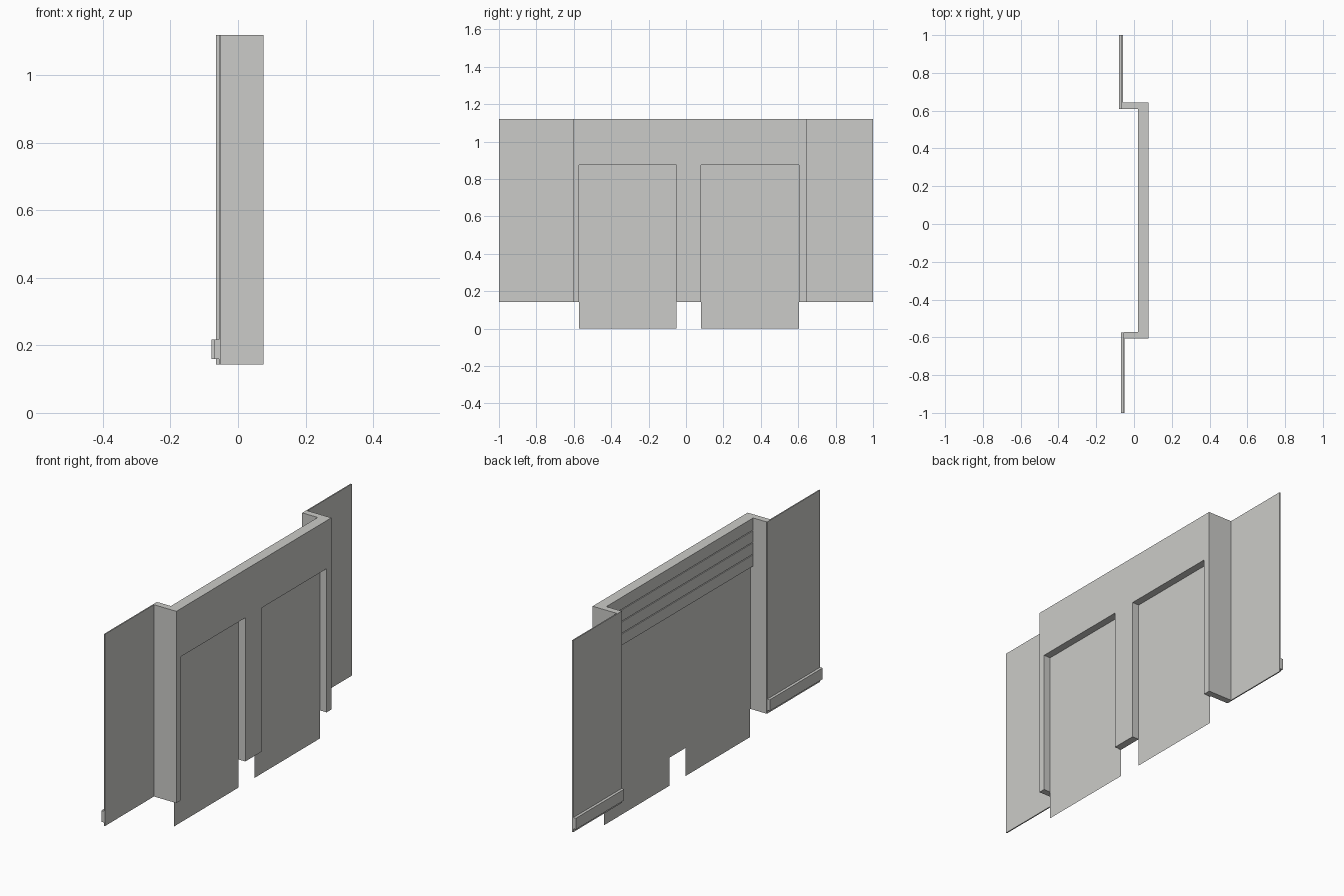
import bpy, bmesh

if "Cube" in bpy.data.objects:
    bpy.data.objects.remove(bpy.data.objects["Cube"])

grey = bpy.data.materials.new("plain_grey")
grey.diffuse_color = (0.6, 0.6, 0.58, 1)
grey.use_nodes = True
grey.node_tree.nodes["Principled BSDF"].inputs["Base Color"].default_value = grey.diffuse_color


def add_object(name, bm):
    bmesh.ops.recalc_face_normals(bm, faces=bm.faces[:])
    mesh = bpy.data.meshes.new(name)
    bm.to_mesh(mesh)
    bm.free()
    mesh.materials.append(grey)
    ob = bpy.data.objects.new(name, mesh)
    bpy.context.collection.objects.link(ob)
    return ob


def prism(name, plan, z0, z1):
    """Extrude an (x, y) outline from z0 up to z1."""
    bm = bmesh.new()
    face = bm.faces.new([bm.verts.new((x, y, z0)) for x, y in plan])
    top = bmesh.ops.extrude_face_region(bm, geom=[face])["geom"]
    verts = [v for v in top if isinstance(v, bmesh.types.BMVert)]
    bmesh.ops.translate(bm, verts=verts, vec=(0, 0, z1 - z0))
    return add_object(name, bm)


def box(name, x0, x1, y0, y1, z0, z1):
    return prism(name, [(x0, y0), (x1, y0), (x1, y1), (x0, y1)], z0, z1)


BOTTOM, TOP, LINTEL = 0.143, 1.12, 0.875
BACK, FACE = 0.038, 0.076

# Projecting wall with its two returns, one U-shaped plan
wall = prism("projecting_wall", [
    (-0.053, -0.605), (FACE, -0.605), (FACE, 0.643), (-0.06, 0.643),
    (-0.06, 0.61), (BACK, 0.61), (BACK, -0.572), (-0.053, -0.572)], BOTTOM, TOP)

# Two door openings cut through the wall, each backed by a thin sheet
openings = {"left": (-0.571, -0.05), "right": (0.08, 0.605)}
for side, (y0, y1) in openings.items():
    cutter = box("opening_cutter_" + side, 0.0, 0.12, y0, y1, -0.1, LINTEL)
    cutter.hide_render = True
    cutter.hide_viewport = True
    cut = wall.modifiers.new("opening_" + side, 'BOOLEAN')
    cut.operation = 'DIFFERENCE'
    cut.solver = 'EXACT'
    cut.object = cutter
    bm = bmesh.new()
    corners = [(y0, 0), (y1, 0), (y1, LINTEL), (y0, LINTEL)]
    bm.faces.new([bm.verts.new((BACK, y, z)) for y, z in corners])
    add_object("door_panel_" + side, bm)

# Horizontal slats behind the header
pitch = (TOP - LINTEL) / 4
for i in range(4):
    z = LINTEL + i * pitch
    box(f"header_slat_{i + 1}", 0.022, BACK, -0.572, 0.61,
        z, z + pitch - (0.004 if i < 3 else 0))

# Side walls with a baseboard along the back
for side, x, y0, y1 in (("left", -0.053, -1.0, -0.575), ("right", -0.062, 0.61, 1.0)):
    box("side_wall_" + side, x - 0.003, x + 0.003, y0, y1, BOTTOM, TOP)
    box("baseboard_" + side, x - 0.017, x - 0.003, y0, y1, 0.16, 0.217)
